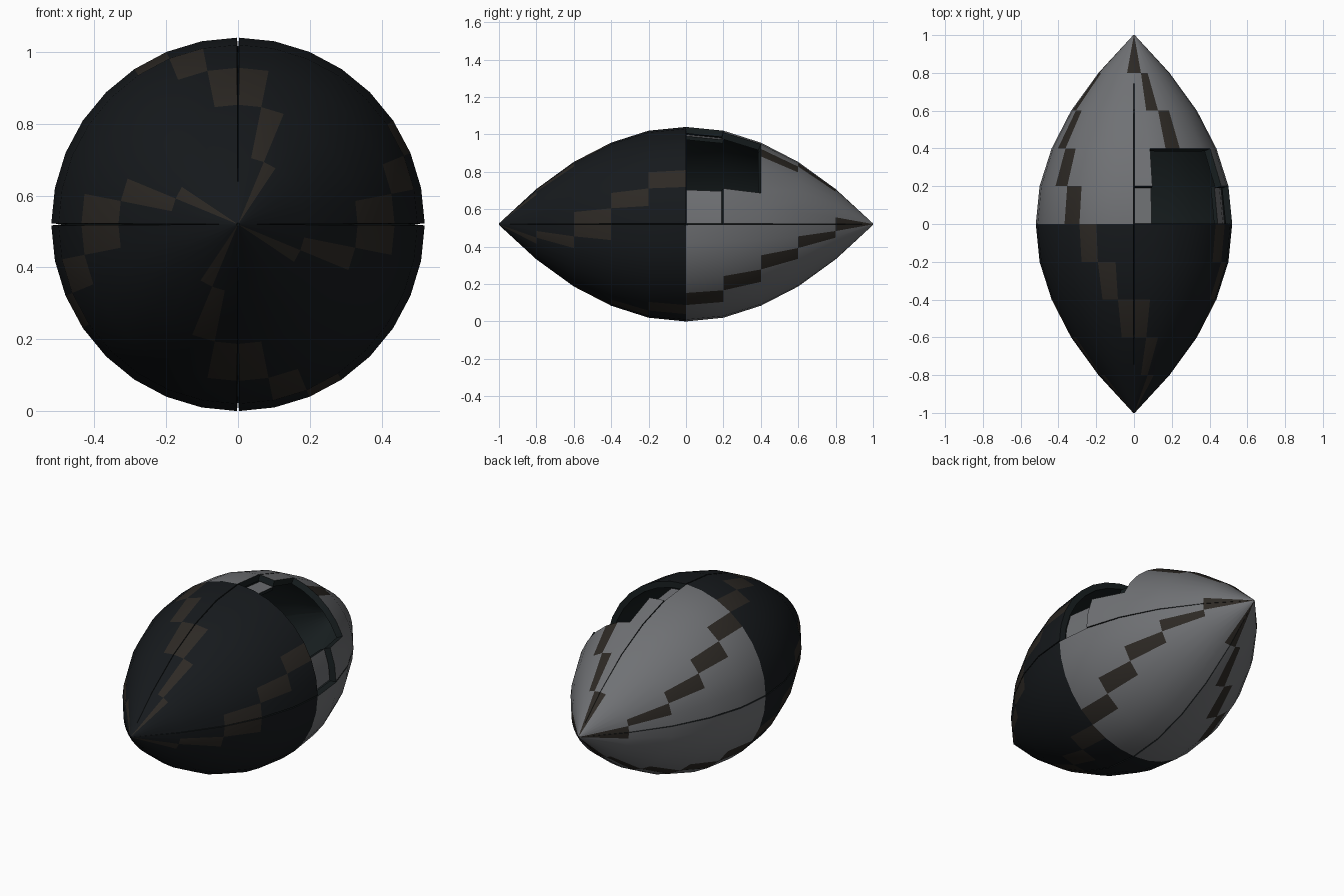
import bpy, bmesh, math

if "Cube" in bpy.data.objects:
    bpy.data.objects.remove(bpy.data.objects["Cube"])

# Hollow pod: half profile radius for each ring along y
YS = [-1 + 0.2 * i for i in range(11)]
HALF = [0.004, 0.188, 0.333, 0.436, 0.5]
RADII = HALF + [0.52] + HALF[::-1]
CENTRE = 0.52
STEP = math.pi / 16          # 32 sides, 8 columns per quarter
GAP = 0.0058                 # half angular width of the seams
STRIPE = [{5}, {6}, {7, 0}, {1}, {2}, {3}, {4}, {5}, {6}, {7, 0}]
HOLE = {(i, c) for i in (5, 6) for c in range(2, 7)}
SUNK = {(5, 0), (5, 1), (5, 7)}


def material(name, rgb):
    m = bpy.data.materials.new(name)
    m.diffuse_color = (*rgb, 1)
    m.use_nodes = True
    m.node_tree.nodes["Principled BSDF"].inputs["Base Color"].default_value = m.diffuse_color
    return m


MATS = [material("black_paint", (0.008, 0.010, 0.012)),
        material("grey_paint", (0.16, 0.165, 0.175)),
        material("brown_stripe", (0.026, 0.022, 0.018)),
        material("dark_inside", (0.008, 0.012, 0.013))]


def shell(name, cells, quarter, drop=0.0, thickness=0.035):
    """Curved panel made of the given (ring, column) cells of one quarter."""
    bm = bmesh.new()
    verts = {}

    def vert(i, c):
        if (i, c) not in verts:
            a = quarter * math.pi / 2 + c * STEP
            a += GAP if c == 0 else -GAP if c == 8 else 0
            r = max(RADII[i] - drop, 0.004)
            verts[i, c] = bm.verts.new((r * math.cos(a), YS[i], CENTRE + r * math.sin(a)))
        return verts[i, c]

    for i, c in cells:
        f = bm.faces.new((vert(i, c), vert(i + 1, c), vert(i + 1, c + 1), vert(i, c + 1)))
        f.material_index = 2 if c in STRIPE[i] else (0 if i < 5 else 1)
        if drop:
            f.material_index = 1
    mesh = bpy.data.meshes.new(name)
    bm.to_mesh(mesh)
    bm.free()
    for m in MATS:
        mesh.materials.append(m)
    ob = bpy.data.objects.new(name, mesh)
    bpy.context.collection.objects.link(ob)
    # wall thickness, dark on the inside and on the cut edges
    s = ob.modifiers.new("wall", 'SOLIDIFY')
    s.thickness = thickness
    s.offset = -1
    s.material_offset = 3
    s.material_offset_rim = 3
    bpy.ops.object.select_all(action='DESELECT')
    ob.select_set(True)
    bpy.context.view_layer.objects.active = ob
    bpy.ops.object.modifier_apply(modifier="wall")
    bpy.ops.object.shade_smooth_by_angle(angle=math.radians(35))
    return ob


# Four quarter shells, the upper right one with an opening at the back
ALL = [(i, c) for i in range(10) for c in range(8)]
names = ["shell_upper_right", "shell_upper_left", "shell_lower_left", "shell_lower_right"]
for q, name in enumerate(names):
    skip = HOLE | SUNK if q == 0 else set()
    shell(name, [k for k in ALL if k not in skip], q)

# Sunken panels beside the opening
shell("sunken_side_panel", [(5, 0), (5, 1)], 0, drop=0.04, thickness=0.02)
shell("sunken_top_panel", [(5, 7)], 0, drop=0.04, thickness=0.02)
